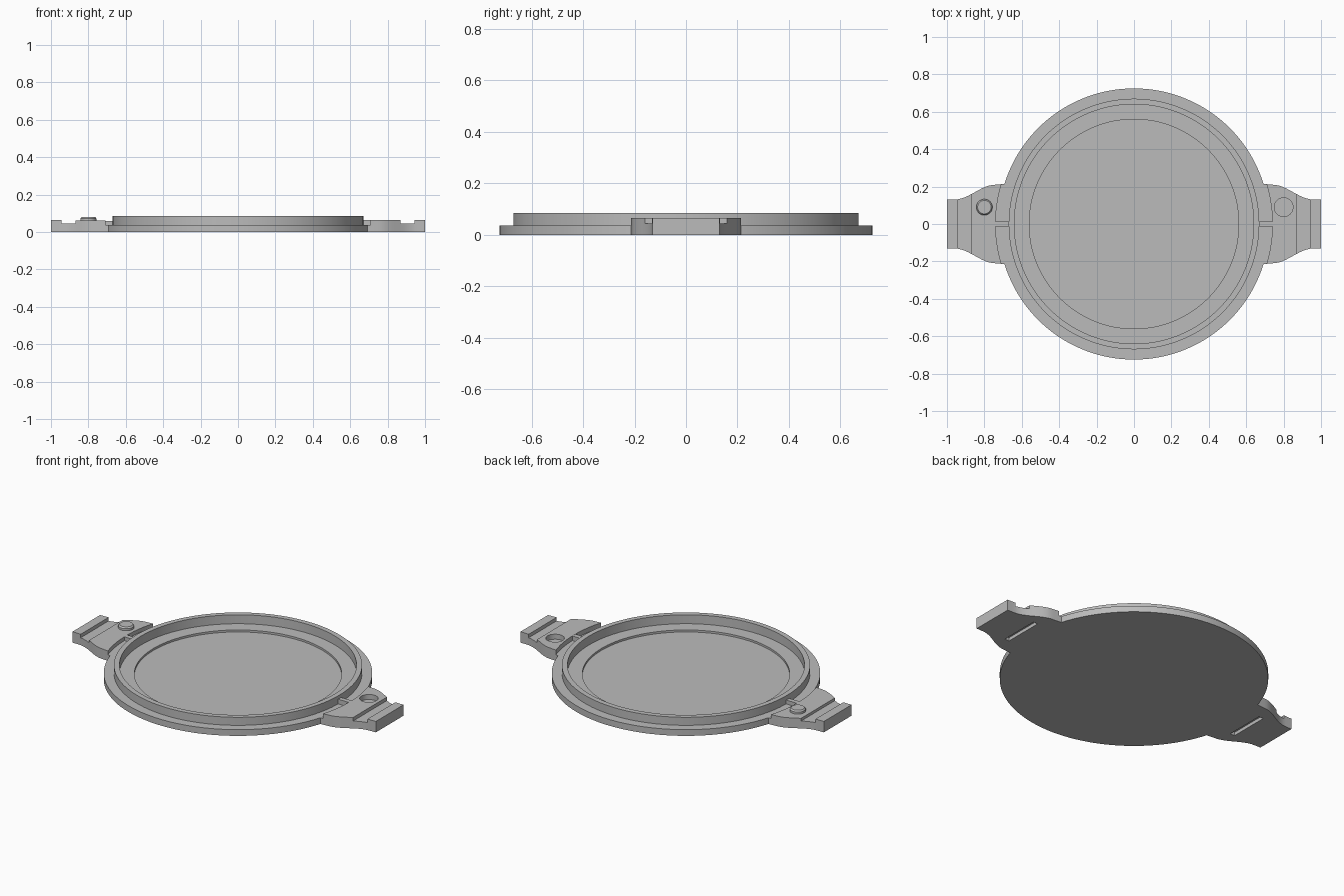
import bpy, bmesh, math

cube = bpy.data.objects.get("Cube")
if cube:
    bpy.data.objects.remove(cube, do_unlink=True)

grey = bpy.data.materials.new("plain grey")
grey.use_nodes = True
grey.diffuse_color = (0.5, 0.5, 0.5, 1)
grey.node_tree.nodes["Principled BSDF"].inputs["Base Color"].default_value = (0.5, 0.5, 0.5, 1)

SEGMENTS = 128
BASE_TOP = 0.037
MOAT_RADIUS = 0.74


def make_object(name, bm):
    bmesh.ops.recalc_face_normals(bm, faces=bm.faces)
    mesh = bpy.data.meshes.new(name)
    bm.to_mesh(mesh)
    bm.free()
    mesh.materials.append(grey)
    obj = bpy.data.objects.new(name, mesh)
    bpy.context.collection.objects.link(obj)
    return obj


def prism(name, outline, z0, z1):
    bm = bmesh.new()
    face = bm.faces.new([bm.verts.new((x, y, z0)) for x, y in outline])
    top = bmesh.ops.extrude_face_region(bm, geom=[face])["geom"]
    verts = [v for v in top if isinstance(v, bmesh.types.BMVert)]
    bmesh.ops.translate(bm, verts=verts, vec=(0, 0, z1 - z0))
    return make_object(name, bm)


def box(name, x0, x1, half_y, z0, z1):
    return prism(name, [(x0, -half_y), (x1, -half_y), (x1, half_y), (x0, half_y)], z0, z1)


def lathe(name, profile, x=0, y=0, steps=SEGMENTS):
    """Turn a profile of (radius, z), from axis to axis, into a solid."""
    bm = bmesh.new()
    verts = [bm.verts.new((r, 0, z)) for r, z in profile]
    edges = [bm.edges.new(pair) for pair in zip(verts, verts[1:])]
    bmesh.ops.spin(bm, geom=verts + edges, cent=(0, 0, 0), axis=(0, 0, 1),
                   angle=math.tau, steps=steps)
    bmesh.ops.remove_doubles(bm, verts=bm.verts, dist=0.0001)
    bmesh.ops.translate(bm, verts=bm.verts, vec=(x, y, 0))
    return make_object(name, bm)


def cylinder(name, radius, x, y, z0, z1, steps=48):
    return lathe(name, [(0, z0), (radius, z0), (radius, z1), (0, z1)], x, y, steps)


def activate(obj):
    bpy.ops.object.select_all(action="DESELECT")
    obj.select_set(True)
    bpy.context.view_layer.objects.active = obj


def cut(obj, cutter):
    mod = obj.modifiers.new("cut", "BOOLEAN")
    mod.operation = "DIFFERENCE"
    mod.solver = "EXACT"
    mod.object = cutter
    activate(obj)
    bpy.ops.object.modifier_apply(modifier=mod.name)
    bpy.data.objects.remove(cutter, do_unlink=True)


def smooth(obj):
    activate(obj)
    bpy.ops.object.shade_smooth_by_angle(angle=math.radians(30))


# Dish: flange, raised rim, inner ledge and sunken floor
dish = lathe("dish", [(0, 0), (0.725, 0), (0.725, BASE_TOP), (0.67, BASE_TOP),
                      (0.67, 0.085), (0.64, 0.085), (0.64, 0.032),
                      (0.56, 0.032), (0.56, 0.02), (0, 0.02)])
smooth(dish)

# Ear outline: narrow outer end flaring in an S-curve towards the dish
half = [(0.66, 0.215), (0.70, 0.214)]
for i in range(13):
    t = i / 12
    half.append((0.74 + 0.22 * t, 0.131 + 0.079 * (1 + math.cos(math.pi * t)) / 2))
half.append((1.0, 0.13))

for side, name, deck in ((-1, "right", 0.06), (1, "left", 0.065)):
    outline = [(side * x, y) for x, y in half]
    outline += [(x, -y) for x, y in reversed(outline)]
    ear = prism(name + "_ear", outline, 0, 0.065)

    # Curved gap next to the rim, cross channel and underside slot
    cut(ear, cylinder("gap_cutter", MOAT_RADIUS, 0, 0, BASE_TOP, 0.2, SEGMENTS))
    cut(ear, box("channel_cutter", side * 0.87, side * 0.945, 0.3, 0.044, 0.2))
    cut(ear, box("slot_cutter", side * 0.78, side * 0.81, 0.12, -0.1, 0.02))
    if side > 0:
        # Socket
        cut(ear, cylinder("socket_cutter", 0.05, 0.8, 0.09, 0.035, 0.2))
    else:
        # Slightly lowered deck for the peg
        cut(ear, box("deck_cutter", -0.87, -0.6, 0.3, deck, 0.2))
    smooth(ear)

    # Rib bridging the gap between ear and rim
    box(name + "_rib", side * 0.655, side * 0.75, 0.014, 0.03, deck - 0.0002)

# Locating peg with a chamfered top
peg = lathe("peg", [(0, 0.05), (0.043, 0.05), (0.043, 0.072), (0.036, 0.08), (0, 0.08)],
            -0.8, 0.09, 48)
smooth(peg)
